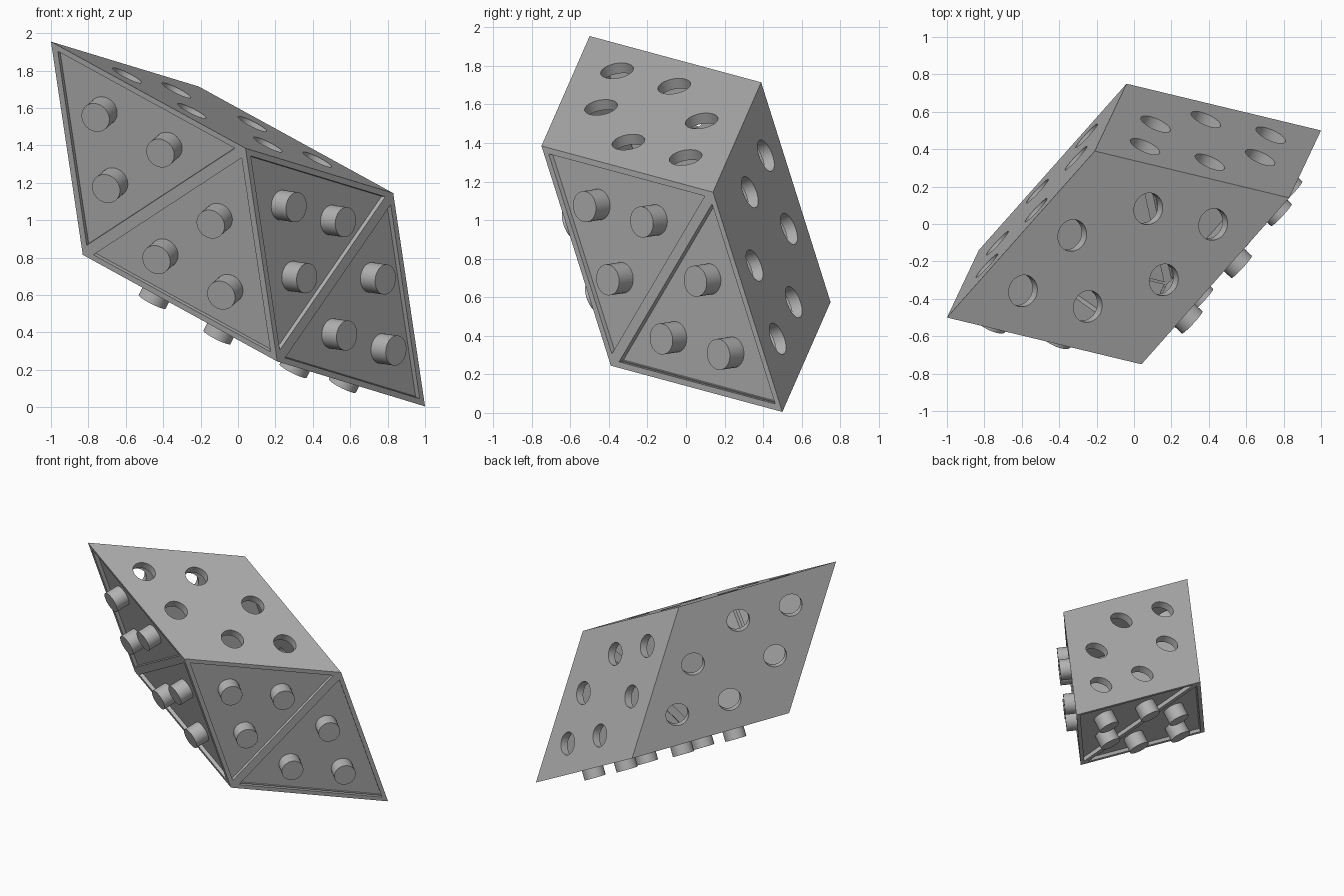
import bpy, bmesh, math
from mathutils import Vector, Matrix

old = bpy.data.objects.get("Cube")
if old:
    bpy.data.objects.remove(old)

# Three equal edges, 60 degrees apart, leaving the acute corner
U = Vector((1.04, -0.25, -0.57))
V = Vector((0.79, 0.89, -0.24))
W = Vector((0.17, 0.36, -1.14))
CENTRE = Vector((0, 0, 0.98))
WALL, RECESS, RIM = 0.06, 0.028, 0.91
STUD_R, STUD_TOP, HOLE_R = 0.081, 0.08, 0.086

grey = bpy.data.materials.new("mid grey")
grey.use_nodes = True
COLOUR = (0.45, 0.45, 0.45, 1)
grey.diffuse_color = COLOUR
grey.node_tree.nodes["Principled BSDF"].inputs["Base Color"].default_value = COLOUR


def face_pairs():
    """Give (edge a, edge b, centre offset, outward normal, is_stud_side)."""
    for a, b, c, sign in ((U, W, V, -1), (V, W, U, 1), (U, V, W, 1)):
        for s in (sign, -sign):
            n = a.cross(b).normalized()
            out = n if n.dot(c * s) > 0 else -n
            yield a, b, c * s / 2, out, s == sign


def triangles(a, b, mid):
    """The two halves of a rhombus, split along its short diagonal."""
    p, q = mid + (a - b) / 2, mid + (b - a) / 2
    return [(mid - (a + b) / 2, p, q), (mid + (a + b) / 2, p, q)]


def to_object(bm, name):
    mesh = bpy.data.meshes.new(name)
    bm.to_mesh(mesh)
    bm.free()
    mesh.materials.append(grey)
    obj = bpy.data.objects.new(name, mesh)
    bpy.context.collection.objects.link(obj)
    return obj


def block(name, scale):
    """Rhombic block with sunken triangular panels on the stud sides."""
    bm = bmesh.new()

    def polygon(points):
        return bm.faces.new([bm.verts.new(p) for p in points])

    for a, b, c, out, studded in face_pairs():
        a, b, c = a * scale, b * scale, c * scale
        if not studded:
            polygon([c - (a + b) / 2, c + (a - b) / 2, c + (a + b) / 2, c + (b - a) / 2])
            continue
        for tri in triangles(a, b, c):
            mid = sum(tri, Vector()) / 3
            inner = [mid + (p - mid) * RIM for p in tri]
            floor = [p - out * RECESS for p in inner]
            polygon(floor)
            for i in range(3):
                j = (i + 1) % 3
                polygon([tri[i], tri[j], inner[j], inner[i]])
                polygon([inner[i], inner[j], floor[j], floor[i]])
    bmesh.ops.remove_doubles(bm, verts=bm.verts, dist=1e-4)
    bmesh.ops.recalc_face_normals(bm, faces=bm.faces)
    bmesh.ops.translate(bm, verts=bm.verts, vec=CENTRE)
    return to_object(bm, name)


def pegs(name, stud_side, radius, low, high):
    """Three cylinders per triangle, a third of the way out to each corner."""
    bm = bmesh.new()
    for a, b, c, out, studded in face_pairs():
        if studded != stud_side:
            continue
        turn = out.to_track_quat('Z', 'Y').to_matrix().to_4x4()
        for tri in triangles(a, b, c):
            mid = sum(tri, Vector()) / 3
            for p in tri:
                spot = CENTRE + mid + (p - mid) / 3 + out * (low + high) / 2
                bmesh.ops.create_cone(bm, cap_ends=True, segments=32, radius1=radius,
                                      radius2=radius, depth=high - low,
                                      matrix=Matrix.Translation(spot) @ turn)
    return to_object(bm, name)


def smooth(obj):
    bpy.ops.object.select_all(action='DESELECT')
    obj.select_set(True)
    bpy.context.view_layer.objects.active = obj
    bpy.ops.object.shade_smooth_by_angle(angle=math.radians(30))


# Hollow shell with round sockets
shell = block("shell", 1)
half_height = abs((U / 2).dot(V.cross(W).normalized()))
cavity = block("cavity_cutter", 1 - WALL / half_height)
sockets = pegs("socket_cutter", False, HOLE_R, -WALL - 0.04, 0.05)
for cutter in (cavity, sockets):
    mod = shell.modifiers.new(cutter.name, 'BOOLEAN')
    mod.operation = 'DIFFERENCE'
    mod.solver = 'EXACT'
    mod.object = cutter
    cutter.hide_render = True
bpy.context.view_layer.update()
cut = bpy.data.meshes.new_from_object(shell.evaluated_get(bpy.context.evaluated_depsgraph_get()))
shell.modifiers.clear()
shell.data = cut
for cutter in (cavity, sockets):
    bpy.data.objects.remove(cutter)
smooth(shell)

# Connecting studs
smooth(pegs("studs", True, STUD_R, -RECESS - 0.01, STUD_TOP))
